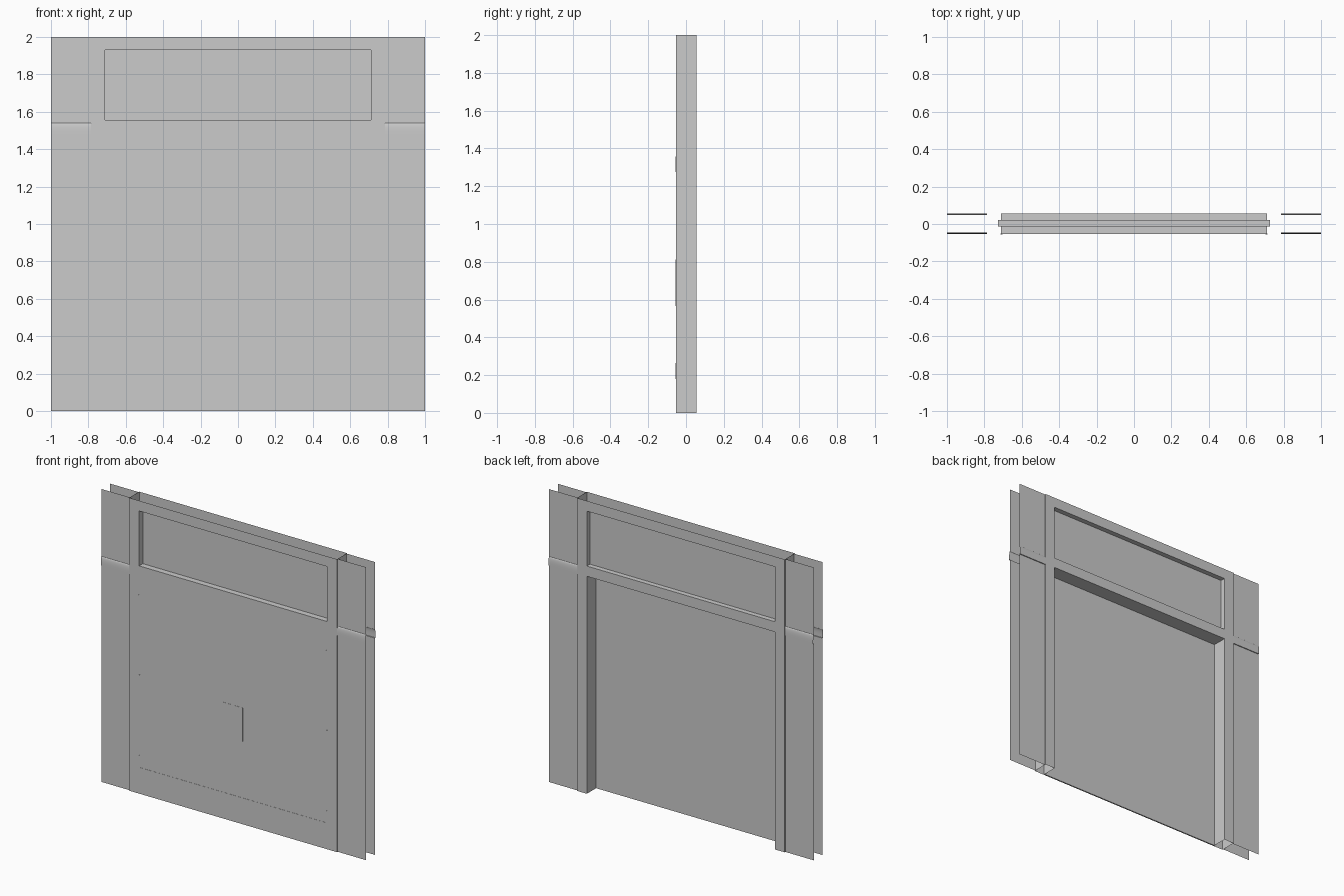
import bpy, bmesh, math

if "Cube" in bpy.data.objects:
    bpy.data.objects.remove(bpy.data.objects["Cube"])

FRONT, BACK = -0.053, 0.056          # frame faces
HALF, OPEN = 0.785, 0.71             # frame and opening half widths
HEAD, SILL, WTOP, TOP = 1.485, 1.555, 1.93, 2.0


def finish(bm, name, smooth=False):
    mesh = bpy.data.meshes.new(name)
    bm.to_mesh(mesh)
    bm.free()
    ob = bpy.data.objects.new(name, mesh)
    bpy.context.collection.objects.link(ob)
    if smooth:
        bpy.ops.object.select_all(action='DESELECT')
        ob.select_set(True)
        bpy.context.view_layer.objects.active = ob
        bpy.ops.object.shade_smooth_by_angle(angle=math.radians(40))
    return ob


def rect(bm, axis, pos, a, b, sign):
    """Axis-aligned rectangle facing the given sign along its axis."""
    pts = []
    for u, v in ((a[0], b[0]), (a[1], b[0]), (a[1], b[1]), (a[0], b[1])):
        p = [u, v]
        p.insert(axis, pos)
        pts.append(bm.verts.new(p))
    f = bm.faces.new(pts)
    f.normal_update()
    if f.normal[axis] * sign < 0:
        f.normal_flip()


def box(name, x, y, z):
    bm = bmesh.new()
    bmesh.ops.create_cube(bm, size=1)
    for v in bm.verts:
        for i, r in enumerate((x, y, z)):
            v.co[i] = r[0] if v.co[i] < 0 else r[1]
    bmesh.ops.recalc_face_normals(bm, faces=bm.faces)
    return finish(bm, name)


# Hollow door frame with transom opening, open at top and bottom
bm = bmesh.new()
depth = (FRONT, BACK)
for y, s in ((FRONT, -1), (BACK, 1)):
    for side in (-1, 1):
        rect(bm, 1, y, sorted((side * OPEN, side * HALF)), (0, TOP), s)
    for z in ((HEAD, SILL), (WTOP, TOP)):
        rect(bm, 1, y, (-OPEN, OPEN), z, s)
for side in (-1, 1):
    rect(bm, 0, side * HALF, depth, (0, TOP), side)
    rect(bm, 0, side * OPEN, depth, (0, HEAD), -side)
    rect(bm, 0, side * OPEN, depth, (SILL, WTOP), -side)
for z, s in ((HEAD, -1), (SILL, 1), (WTOP, -1)):
    rect(bm, 2, z, (-OPEN, OPEN), depth, s)
bmesh.ops.remove_doubles(bm, verts=bm.verts, dist=1e-5)
finish(bm, "door_frame")

# Transom glass, seated slightly into the frame
glass = box("transom_glass", (-0.727, 0.727), (-0.013, 0.022), (SILL - 0.015, WTOP + 0.015))
mat = bpy.data.materials.new("glass_grey")
mat.diffuse_color = (0.55, 0.55, 0.55, 1)
mat.use_nodes = True
mat.node_tree.nodes["Principled BSDF"].inputs["Base Color"].default_value = mat.diffuse_color
glass.data.materials.append(mat)

# Wall sheets with a rounded rail moulding in the profile
for label, y, out in (("front", -0.046, FRONT + 0.0005), ("back", 0.049, BACK - 0.0005)):
    prof = [(y, 0), (y, 1.48), (out, 1.48)]
    for i in range(7):
        t = i / 6 * math.pi / 2
        prof.append((y + (out - y) * math.cos(t), 1.495 + 0.045 * math.sin(t)))
    prof.append((y, TOP))
    for side in (-1, 1):
        bm = bmesh.new()
        x0, x1 = sorted((side * HALF, side * 1.0))
        cols = [[bm.verts.new((x, p[0], p[1])) for p in prof] for x in (x0, x1)]
        for i in range(len(prof) - 1):
            f = bm.faces.new((cols[0][i], cols[1][i], cols[1][i + 1], cols[0][i + 1]))
            if y > 0:
                f.normal_flip()
        finish(bm, f"{label}_wall_{'right' if side > 0 else 'left'}", smooth=True)

# Door leaves with kick plates, push plates and hinges
for side in (-1, 1):
    tag = "right" if side > 0 else "left"

    def sx(a, b):
        return sorted((side * a, side * b))

    box(f"door_{tag}", sx(0, OPEN), (FRONT, FRONT + 0.009), (0, HEAD))
    box(f"kick_plate_{tag}", sx(0.001, OPEN - 0.003), (FRONT - 0.0012, FRONT), (0.002, 0.18))
    box(f"push_plate_{tag}", sx(0.008, 0.073), (FRONT - 0.0015, FRONT), (0.565, 0.795))
    for n, z in enumerate((0.18, 0.73, 1.275)):
        box(f"hinge_{tag}_{n + 1}", sx(0.703, 0.714), (FRONT - 0.003, FRONT + 0.001), (z, z + 0.083))
